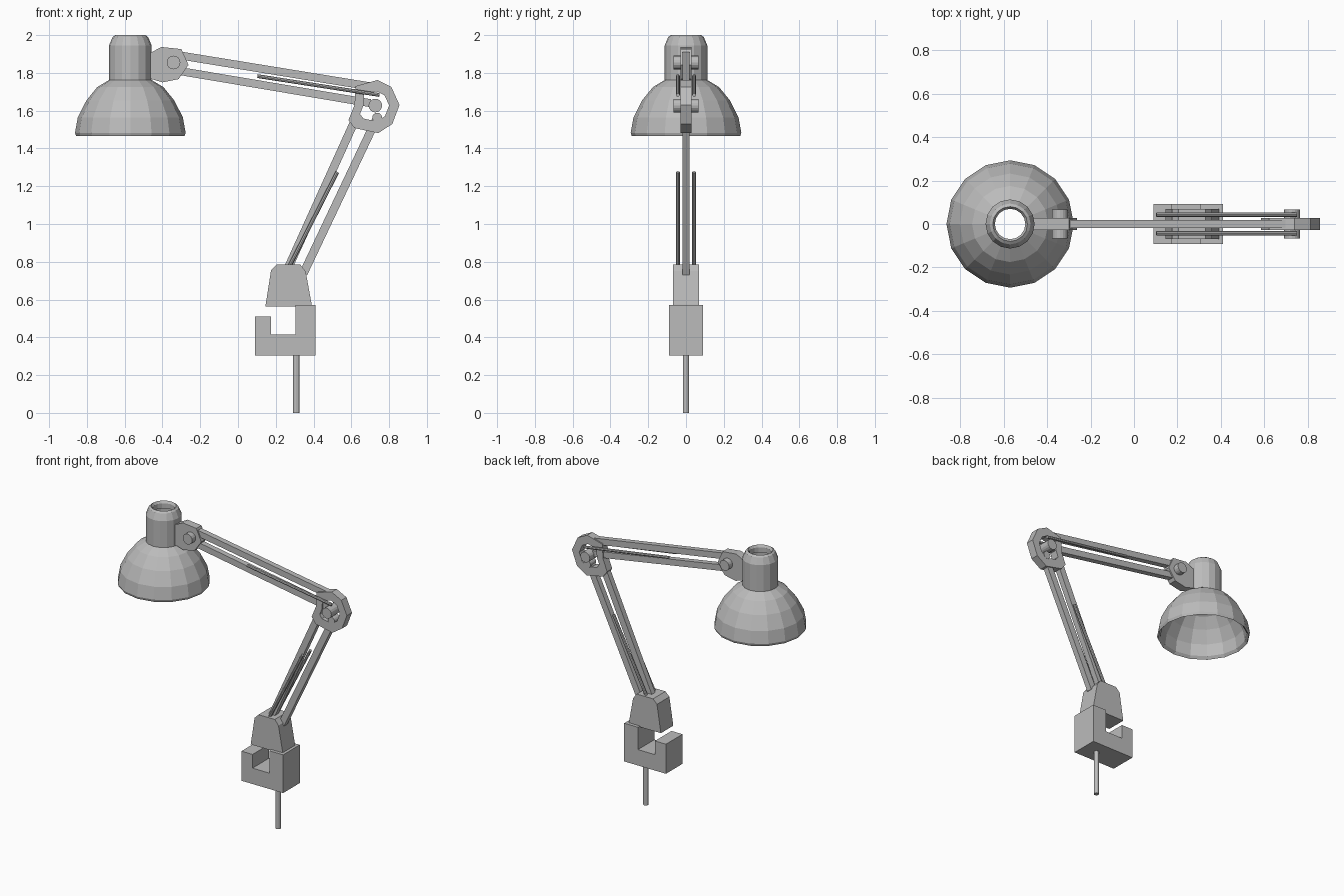
import bpy, bmesh, math
from mathutils import Vector

if "Cube" in bpy.data.objects:
    bpy.data.objects.remove(bpy.data.objects["Cube"])

grey = bpy.data.materials.new("grey metal")
grey.diffuse_color = (0.5, 0.5, 0.5, 1)
grey.use_nodes = True
grey.node_tree.nodes["Principled BSDF"].inputs["Base Color"].default_value = grey.diffuse_color


def finish(name, bm):
    bmesh.ops.recalc_face_normals(bm, faces=bm.faces)
    me = bpy.data.meshes.new(name)
    bm.to_mesh(me)
    bm.free()
    me.materials.append(grey)
    ob = bpy.data.objects.new(name, me)
    bpy.context.collection.objects.link(ob)
    return ob


def plate(name, pts, half):
    """Extrude an x-z outline to +-half along y."""
    bm = bmesh.new()
    face = bm.faces.new([bm.verts.new((x, -half, z)) for x, z in pts])
    ext = bmesh.ops.extrude_face_region(bm, geom=[face])
    moved = [v for v in ext["geom"] if isinstance(v, bmesh.types.BMVert)]
    bmesh.ops.translate(bm, verts=moved, vec=(0, 2 * half, 0))
    return finish(name, bm)


def beam(name, a, b, width, half):
    """Flat bar between two x-z points."""
    a, b = Vector(a), Vector(b)
    d = (b - a).normalized()
    n = Vector((-d.y, d.x)) * width / 2
    return plate(name, [a + n, b + n, b - n, a - n], half)


def rod(name, a, b, r, sides=16):
    """Round bar between two 3D points."""
    a, b = Vector(a), Vector(b)
    bm = bmesh.new()
    bmesh.ops.create_cone(bm, cap_ends=True, segments=sides, radius1=r,
                          radius2=r, depth=(b - a).length)
    bm.transform((b - a).to_track_quat('Z', 'Y').to_matrix().to_4x4())
    bmesh.ops.translate(bm, verts=bm.verts, vec=(a + b) / 2)
    return finish(name, bm)


def loops_to_faces(bm, rings):
    """Join closed rings of vertices, wrapping last to first."""
    for i, ring in enumerate(rings):
        nxt = rings[(i + 1) % len(rings)]
        for j in range(len(ring)):
            k = (j + 1) % len(ring)
            bm.faces.new((ring[j], ring[k], nxt[k], nxt[j]))


# Lamp shade: one closed wall profile (radius, height) turned around its axis
profile = [(0.287, 1.465), (0.293, 1.482), (0.278, 1.565), (0.232, 1.655),
           (0.175, 1.725), (0.113, 1.762), (0.113, 1.945), (0.094, 1.99),
           (0.08, 2.0), (0.07, 1.985), (0.07, 1.95), (0.095, 1.94),
           (0.095, 1.75), (0.165, 1.708), (0.216, 1.642), (0.26, 1.56),
           (0.272, 1.482)]
SIDES = 16
bm = bmesh.new()
rings = []
for r, z in profile:
    rings.append([bm.verts.new((-0.57 + r * math.cos(2 * math.pi * i / SIDES),
                                r * math.sin(2 * math.pi * i / SIDES), z))
                  for i in range(SIDES)])
loops_to_faces(bm, rings)
finish("lamp_shade", bm)

# Bracket and pin holding the shade
plate("shade_bracket", [(-0.47, 1.91), (-0.457, 1.91), (-0.405, 1.937),
                        (-0.30, 1.926), (-0.262, 1.842), (-0.315, 1.767),
                        (-0.40, 1.75), (-0.457, 1.767), (-0.47, 1.767)], 0.028)
rod("shade_pin", (-0.341, -0.067, 1.855), (-0.341, 0.067, 1.855), 0.036)

# Elbow ring: outline and a smaller copy of it, joined front and back
outline = [(0.622, 1.73), (0.738, 1.762), (0.812, 1.725), (0.855, 1.63),
           (0.817, 1.53), (0.743, 1.481), (0.616, 1.508), (0.585, 1.55),
           (0.617, 1.63)]
cx, cz = 0.727, 1.625
bm = bmesh.new()
rings = [[bm.verts.new((cx + (x - cx) * s, y, cz + (z - cz) * s))
          for x, z in outline]
         for s, y in ((1, -0.028), (1, 0.028), (0.57, 0.028), (0.57, -0.028))]
loops_to_faces(bm, rings)
finish("elbow_ring", bm)
rod("elbow_pin", (0.727, -0.067, 1.627), (0.727, 0.067, 1.627), 0.036)
rod("elbow_lower_pin", (0.737, -0.03, 1.563), (0.737, 0.03, 1.563), 0.026)

# Parallel arm bars
beam("upper_arm_top_bar", (-0.33, 1.896), (0.722, 1.725), 0.042, 0.019)
beam("upper_arm_bottom_bar", (-0.31, 1.81), (0.70, 1.64), 0.042, 0.019)
beam("lower_arm_left_bar", (0.627, 1.566), (0.262, 0.76), 0.044, 0.019)
beam("lower_arm_right_bar", (0.733, 1.555), (0.347, 0.74), 0.044, 0.019)

# Thin spring rods on both sides of each arm
for side, y in (("front", -0.043), ("back", 0.043)):
    rod("upper_spring_" + side, (0.103, y, 1.783), (0.749, y, 1.683), 0.01, 8)
    rod("lower_spring_" + side, (0.526, y, 1.275), (0.265, y, 0.762), 0.01, 8)

# Base socket, table clamp and clamp screw
plate("base_socket", [(0.145, 0.563), (0.175, 0.755), (0.205, 0.785),
                      (0.33, 0.785), (0.358, 0.75), (0.39, 0.575),
                      (0.39, 0.563)], 0.068)
plate("table_clamp", [(0.09, 0.305), (0.41, 0.305), (0.41, 0.57),
                      (0.305, 0.57), (0.305, 0.415), (0.175, 0.415),
                      (0.175, 0.51), (0.09, 0.51)], 0.091)
rod("clamp_screw", (0.308, 0, 0), (0.308, 0, 0.32), 0.017, 12)
